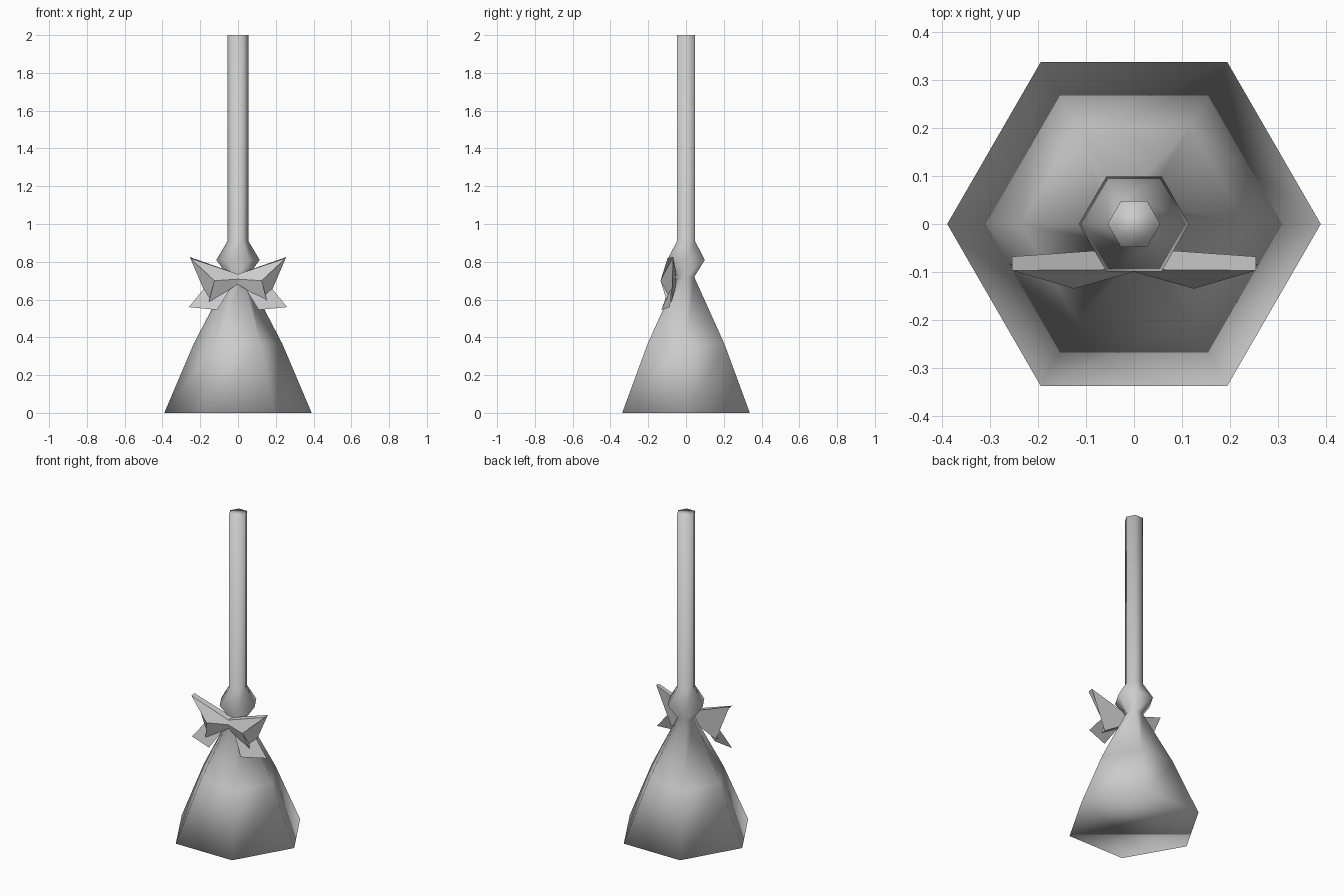
import bpy
import bmesh
from math import cos, sin, pi

old = bpy.data.objects.get("Cube")
if old:
    bpy.data.objects.remove(old, do_unlink=True)

grey = bpy.data.materials.new("plain grey")
grey.use_nodes = True
colour = (0.6, 0.6, 0.6, 1)
grey.diffuse_color = colour
grey.node_tree.nodes["Principled BSDF"].inputs["Base Color"].default_value = colour


def make_object(name, bm):
    bmesh.ops.recalc_face_normals(bm, faces=bm.faces)
    mesh = bpy.data.meshes.new(name)
    bm.to_mesh(mesh)
    bm.free()
    mesh.materials.append(grey)
    obj = bpy.data.objects.new(name, mesh)
    bpy.context.collection.objects.link(obj)
    mesh.shade_smooth()
    return obj


def loft(bm, rings):
    """Bridge closed rings of equal size, without end caps."""
    rings = [[bm.verts.new(p) for p in ring] for ring in rings]
    n = len(rings[0])
    for a, b in zip(rings, rings[1:]):
        for i in range(n):
            j = (i + 1) % n
            bm.faces.new((a[i], a[j], b[j], b[i]))
    return rings


# Broom: six-sided bristles, neck, collar and handle in one smooth skin
profile = [(0.39, 0), (0.235, 0.365), (0.05, 0.72),
           (0.115, 0.81), (0.055, 0.91), (0.055, 2)]
bm = bmesh.new()
rings = loft(bm, [[(r * cos(k * pi / 3), r * sin(k * pi / 3), z) for k in range(6)]
                  for r, z in profile])
bm.faces.new(rings[0])
bm.faces.new(rings[-1])
make_object("broom", bm)

# Bow loops: wedge flaring from the knot, with a hollowed outer end
knot = [(-0.05, 0.735), (-0.095, 0.735), (-0.1, 0.708), (-0.095, 0.68), (-0.05, 0.68)]
flare = [(0.255, -0.068, 0.825), (0.255, -0.097, 0.82), (0.125, -0.135, 0.70),
         (0.155, -0.1, 0.587), (0.155, -0.075, 0.59)]
# Ribbon tails: thin flat strips hanging behind the loops
tail = [(0.02, -0.075, 0.73), (0.02, -0.08, 0.69), (0.11, -0.13, 0.545),
        (0.26, -0.085, 0.56), (0.17, -0.075, 0.67)]

for side, label in ((1, "left"), (-1, "right")):
    bm = bmesh.new()
    inner, outer = loft(bm, [[(0, y, z) for y, z in knot],
                             [(side * x, y, z) for x, y, z in flare]])
    top_back, top_front, middle, low_front, low_back = outer
    bm.faces.new((top_back, top_front, middle))
    bm.faces.new((middle, low_front, low_back))
    bm.faces.new((middle, low_back, top_back))
    loop = make_object(label + "_bow_loop", bm)
    bpy.ops.object.select_all(action="DESELECT")
    loop.select_set(True)
    bpy.context.view_layer.objects.active = loop
    bpy.ops.object.shade_smooth_by_angle(angle=pi / 5)

    bm = bmesh.new()
    bm.faces.new([bm.verts.new((side * x, y, z)) for x, y, z in tail])
    make_object(label + "_ribbon_tail", bm)
